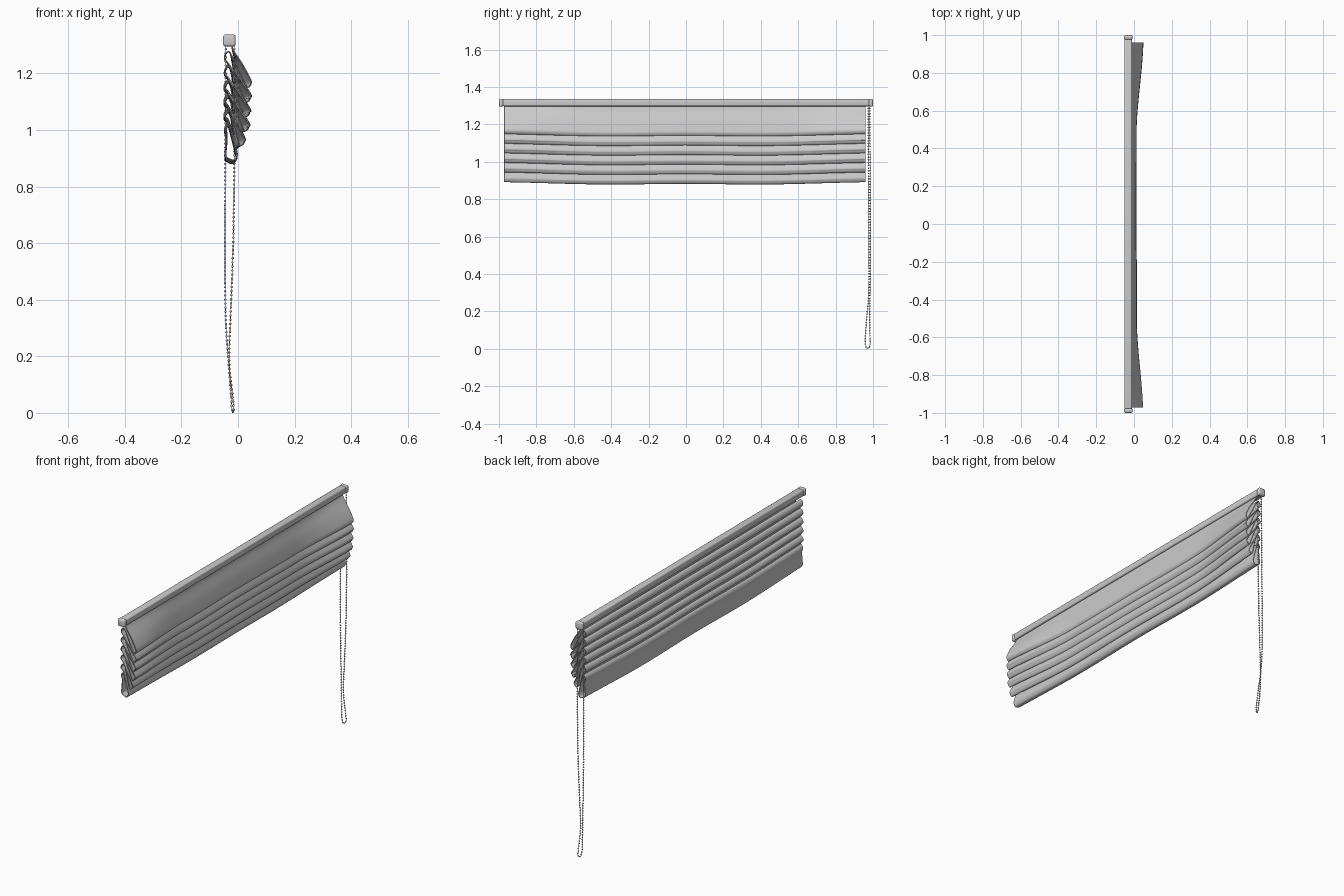
import bpy, bmesh, math
from mathutils import Vector, Matrix

if "Cube" in bpy.data.objects:
    bpy.data.objects.remove(bpy.data.objects["Cube"])


def finish(name, bm, angle=40):
    me = bpy.data.meshes.new(name)
    bmesh.ops.recalc_face_normals(bm, faces=bm.faces)
    bm.to_mesh(me)
    bm.free()
    ob = bpy.data.objects.new(name, me)
    bpy.context.collection.objects.link(ob)
    bpy.ops.object.select_all(action='DESELECT')
    ob.select_set(True)
    bpy.context.view_layer.objects.active = ob
    bpy.ops.object.shade_smooth_by_angle(angle=math.radians(angle))
    return ob


def box(name, lo, hi, bevel):
    lo, hi = Vector(lo), Vector(hi)
    bm = bmesh.new()
    bmesh.ops.create_cube(bm, size=1, matrix=Matrix.Translation((lo + hi) / 2)
                          @ Matrix.Diagonal((*(hi - lo), 1)))
    bmesh.ops.bevel(bm, geom=bm.edges[:], offset=bevel, segments=4,
                    profile=0.5, affect='EDGES')
    return finish(name, bm)


def catmull(pts, n):
    """Smooth curve through pts, n samples per span."""
    p = [Vector(q) for q in pts]
    p = [2 * p[0] - p[1]] + p + [2 * p[-1] - p[-2]]
    out = []
    for a, b, c, d in zip(p, p[1:], p[2:], p[3:]):
        for i in range(n):
            t = i / n
            out.append(0.5 * (2 * b + (c - a) * t + (2 * a - 5 * b + 4 * c - d) * t * t
                              + (3 * b - a - 3 * c + d) * t ** 3))
    return out + [p[-2]]


# Head rail with end caps
box("head_rail", (-0.051, -0.98, 1.297), (-0.010, 0.98, 1.335), 0.008)
for s, name in ((-1, "end_cap_left"), (1, "end_cap_right")):
    ys = sorted((s * 0.976, s))
    box(name, (-0.053, ys[0], 1.295), (-0.008, ys[1], 1.337), 0.009)

# Fabric profile: (x in the middle, x at the ends, z), zigzag of front loops and back ridges
prof = [(-0.022, -0.024, 1.300), (-0.018, -0.012, 1.275),
        (-0.002, 0.020, 1.225), (0.008, 0.043, 1.180)]
mids = (0.010, 0.010, 0.008, 0.006, 0.003, -0.006)
ends = (0.046, 0.043, 0.040, 0.037, 0.022, -0.004)
for k in range(6):
    m, e = mids[k], ends[k]
    zb = 1.150 - 0.0512 * k          # bottom of the front loop
    zr = 1.277 - 0.0512 * k          # top of the back ridge
    if k:
        prof.append((m - 0.002, e - 0.002, zb + 0.032))
    prof.append((m, e, zb + 0.013))
    if k < 5:
        prof += [(m - 0.008, e - 0.009, zb), (m - 0.015, e - 0.019, zb + 0.012),
                 (-0.024, -0.020, zr - 0.018), (-0.034, -0.034, zr),
                 (-0.045, -0.045, zr - 0.010), (-0.047, -0.047, zr - 0.026),
                 (-0.034, -0.033, zr - 0.044)]
    else:                             # weighted hem and rear panel
        prof += [(-0.018, -0.014, zb - 0.002), (-0.036, -0.034, zb + 0.004),
                 (-0.045, -0.045, zb + 0.016), (-0.042, -0.042, 0.950),
                 (-0.040, -0.040, 0.985), (-0.046, -0.046, 1.005),
                 (-0.036, -0.036, 1.023), (-0.026, -0.026, 1.012)]
curve = catmull(prof, 4)

# Fabric: profile swept along y, flaring forward toward both ends
NY = 64
bm = bmesh.new()
rows = []
for j in range(NY + 1):
    u = -math.cos(math.pi * j / NY)
    y = -0.006 + u * 0.966
    t = max(0.0, (abs(u) - 0.55) / 0.45)
    w = t * t * (3 - 2 * t) * 0.55 + t * 0.45
    row = []
    for mx, ex, z in curve:
        low = min(1, max(0, (1.29 - z) / 0.14))
        sag = -0.010 * low * (1 - abs(u) ** 3) + 0.002 * low * math.cos(7 * u)
        x = mx + (ex - mx) * w + 0.0015 * low * math.sin(5 * u + 9 * z)
        row.append(bm.verts.new((x, y, z + sag)))
    rows.append(row)
for a, b in zip(rows, rows[1:]):
    for i in range(len(curve) - 1):
        bm.faces.new((a[i], a[i + 1], b[i + 1], b[i]))
fabric = finish("folded_fabric", bm, 60)
sol = fabric.modifiers.new("thickness", 'SOLIDIFY')
sol.thickness = 0.004
sol.offset = 0

# Pull chain: closed hanging loop of beads on a thin cord
path = catmull([(-0.043, 0.974, 1.30), (-0.045, 0.976, 0.9), (-0.046, 0.978, 0.5),
                (-0.042, 0.977, 0.30), (-0.032, 0.966, 0.16), (-0.024, 0.958, 0.05),
                (-0.021, 0.962, 0.010), (-0.018, 0.972, 0.004), (-0.015, 0.982, 0.012),
                (-0.018, 0.984, 0.05), (-0.031, 0.982, 0.18), (-0.026, 0.985, 0.35),
                (-0.017, 0.986, 0.6), (-0.013, 0.985, 0.9), (-0.013, 0.982, 1.30)], 12)
bm = bmesh.new()
carry, step = 0.0, 0.0145
for a, b in zip(path, path[1:]):
    length = (b - a).length
    while carry < length:
        bmesh.ops.create_icosphere(bm, subdivisions=2, radius=0.0042,
                                   matrix=Matrix.Translation(a.lerp(b, carry / length)))
        carry += step
    carry -= length
finish("chain_beads", bm, 60)

cd = bpy.data.curves.new("chain_cord", 'CURVE')
cd.dimensions = '3D'
cd.bevel_depth = 0.0012
cd.bevel_resolution = 1
sp = cd.splines.new('POLY')
sp.points.add(len(path) - 1)
for q, v in zip(sp.points, path):
    q.co = (*v, 1)
bpy.context.collection.objects.link(bpy.data.objects.new("chain_cord", cd))
